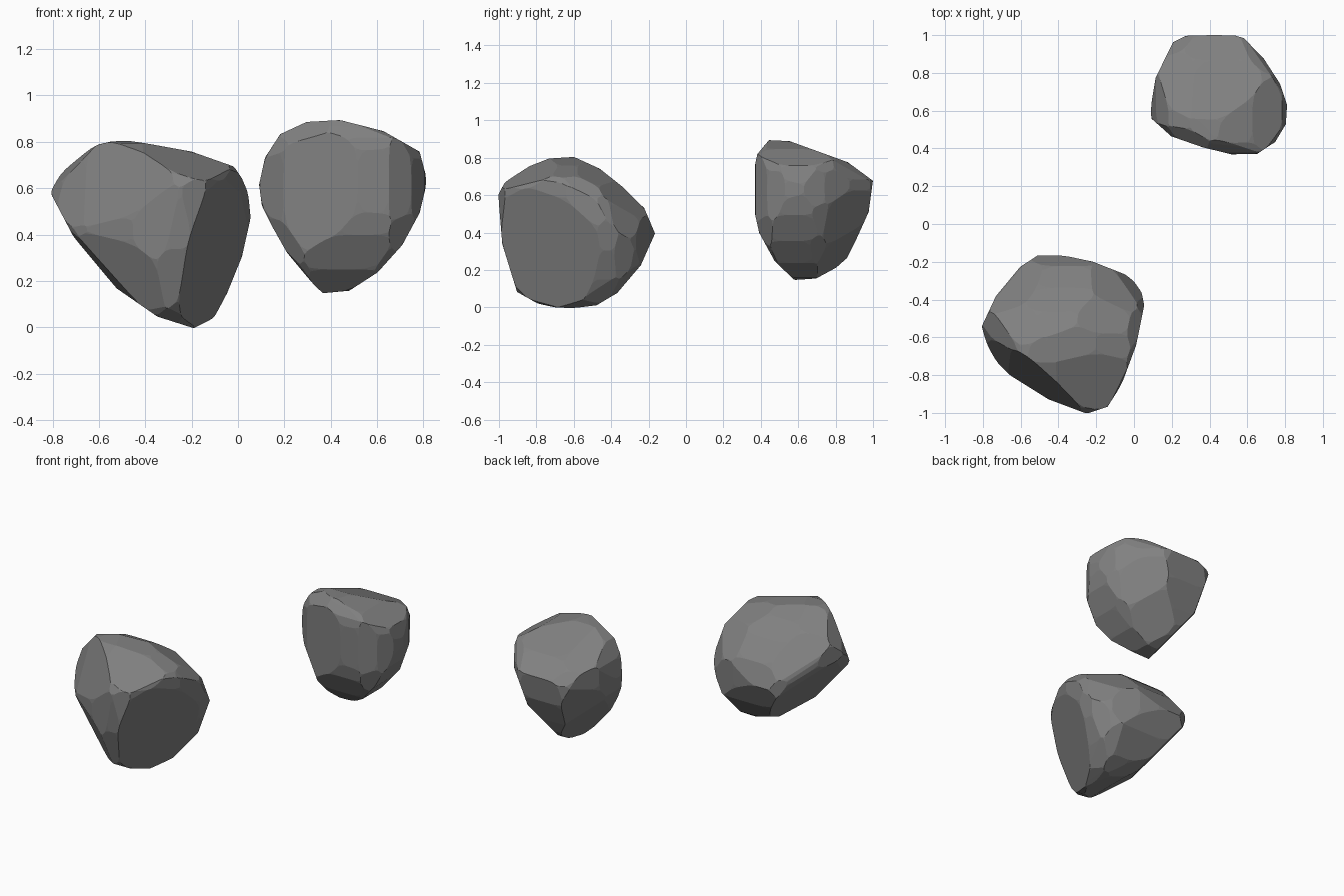
import bpy, bmesh
from math import radians, sin, cos
from mathutils import Vector

if "Cube" in bpy.data.objects:
    bpy.data.objects.remove(bpy.data.objects["Cube"])

MID = Vector((0, 0, 0.445))
X, Y, Z = Vector((1, 0, 0)), Vector((0, 1, 0)), Vector((0, 0, 1))

# Dark stone
STONE = bpy.data.materials.new("dark_stone")
STONE.diffuse_color = (.22, .22, .22, 1)
STONE.use_nodes = True
STONE.node_tree.nodes["Principled BSDF"].inputs["Base Color"].default_value = STONE.diffuse_color


def tilted(azimuth, elevation):
    """Right and up axes of a tilted drawing plane."""
    a, e = radians(azimuth), radians(elevation)
    away = Vector((-sin(a), cos(a), 0))
    return Vector((cos(a), sin(a), 0)), away * sin(e) + Z * cos(e)


FLAT = [(X, Z), (Y, Z), (X, Y)]
TILTED = [tilted(35, 25), tilted(215, 25), tilted(140, -29)]
ANGLES = [45, 90, 135, 225, 270, 315, 20, 160, 200, 340]


def hull(points):
    """Clean convex solid around a set of points."""
    bm = bmesh.new()
    for p in points:
        bm.verts.new(p)
    bmesh.ops.remove_doubles(bm, verts=bm.verts[:], dist=0.003)
    bmesh.ops.convex_hull(bm, input=bm.verts[:])
    loose = [v for v in bm.verts if not v.link_faces]
    bmesh.ops.delete(bm, geom=loose, context='VERTS')
    bmesh.ops.dissolve_limit(bm, angle_limit=0.01, verts=bm.verts[:], edges=bm.edges[:])
    return bm


def chisel(bm, no, dist):
    """Slice away everything beyond a plane."""
    if max(v.co.dot(no) for v in bm.verts) < dist + 1e-4:
        return bm
    bmesh.ops.bisect_plane(bm, geom=bm.verts[:] + bm.edges[:] + bm.faces[:], dist=1e-5,
                           plane_co=no * dist, plane_no=no, clear_outer=True)
    pts = [v.co.copy() for v in bm.verts]
    bm.free()
    return hull(pts)


def knock_corners(bm, t):
    """Cut every corner back along its edges."""
    pts = []
    for e in bm.edges:
        a, b = (w.co for w in e.verts)
        pts += [a.lerp(b, t), b.lerp(a, t)]
    bm.free()
    return hull(pts)


def rounded(pts):
    """Add a bulged point between each pair of outline points."""
    p = [Vector(q) for q in pts]
    k, out = len(p), []
    for i in range(k):
        b, c = p[i], p[(i + 1) % k]
        out += [b, ((b + c) * 9 - p[i - 1] - p[(i + 2) % k]) / 16]
    return out


def rock(name, centre, outlines, reaches, facets=()):
    c = Vector(centre)
    bm = hull([c + (X * i + Y * j + Z * k) * 0.7 for i in (-1, 1) for j in (-1, 1) for k in (-1, 1)])
    # Carve the block along its front, side and top outlines (clockwise)
    for (u, v), pts in zip(FLAT, outlines):
        ring = rounded(pts)
        for a, b in zip(ring, ring[1:] + ring[:1]):
            n = Vector((a.y - b.y, b.x - a.x)).normalized()
            reach = max(n.dot(q) for q in ring)
            bm = chisel(bm, u * n.x + v * n.y, reach + 0.004)
    # Trim the diagonals
    for (u, v), dists in zip(TILTED, reaches):
        for ang, d in zip(ANGLES, dists):
            no = u * cos(radians(ang)) + v * sin(radians(ang))
            bm = chisel(bm, no, d + no.dot(MID) + 0.006)
    # Broad flat faces
    for n, d in facets:
        bm = chisel(bm, Vector(n).normalized(), d)
    # Worn corners
    bm = knock_corners(knock_corners(bm, 0.2), 0.2)
    bmesh.ops.recalc_face_normals(bm, faces=bm.faces[:])
    me = bpy.data.meshes.new(name)
    bm.to_mesh(me)
    bm.free()
    me.materials.append(STONE)
    bpy.context.collection.objects.link(bpy.data.objects.new(name, me))


# Large front rock
rock("large_rock", (-.38, -.58, .4), [
    [(-.81, .59), (-.6, .785), (-.4, .79), (-.02, .69), (.05, .47), (-.05, .15), (-.19, 0), (-.52, .17)],
    [(-1, .6), (-.85, .745), (-.6, .8), (-.34, .64), (-.17, .395), (-.37, .08), (-.6, 0), (-.9, .085)],
    [(-.81, -.56), (-.6, -.23), (-.4, -.165), (-.05, -.27), (.05, -.43), (-.07, -.85), (-.25, -1), (-.65, -.8)],
], [
    (-.19, .23, .78, .94, .59, .085, -.23, .95, 1, -.11),
    (.91, .465, .035, -.07, .27, .67, .97, -.13, -.17, .92),
    (.04, -.01, .26, .77, .76, .44, .2, .4, .62, .39),
], [((.873, -.414, -.264), .124), ((-.557, -.756, .344), 1.12), ((-.557, -.756, -.344), .83)])

# Small back rock
rock("small_rock", (.45, .68, .52), [
    [(.095, .615), (.185, .83), (.44, .89), (.78, .755), (.78, .495), (.6, .24), (.355, .15), (.155, .43)],
    [(.445, .89), (.69, .835), (.995, .675), (.9, .35), (.8, .215), (.58, .15), (.395, .4), (.36, .7)],
    [(.085, .57), (.21, .96), (.4, 1), (.58, .98), (.77, .74), (.8, .53), (.65, .375), (.365, .41)],
], [
    (1.02, .515, .02, -.315, .18, .69, 1.115, -.24, -.45, .93),
    (-.17, .36, .89, .83, .405, -.17, -.35, 1.05, .985, -.35),
    (.75, .81, .69, -.035, -.07, .01, .63, .49, .12, .225),
])
